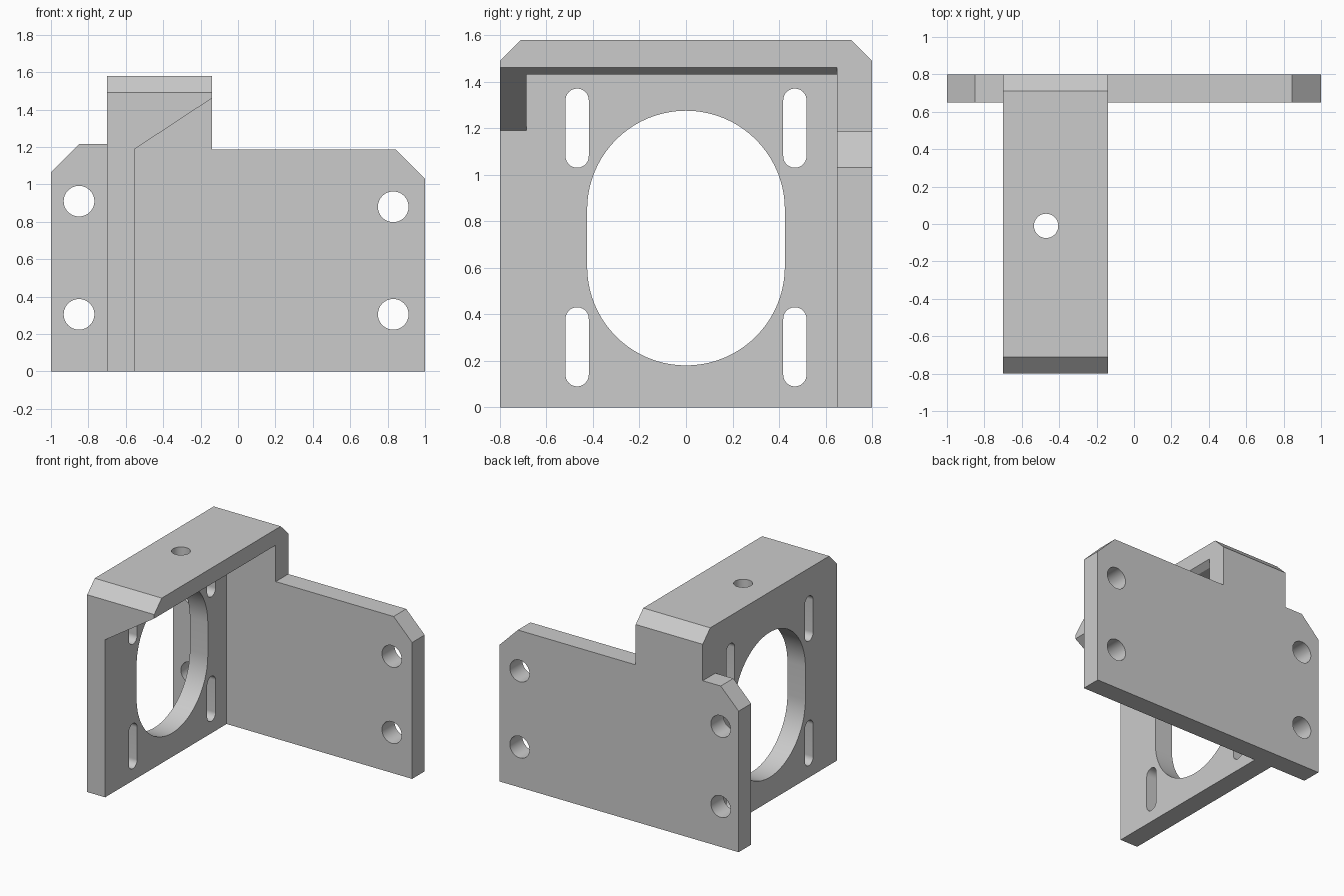
import bpy, bmesh, math
from mathutils import Vector

if "Cube" in bpy.data.objects:
    bpy.data.objects.remove(bpy.data.objects["Cube"], do_unlink=True)

grey = bpy.data.materials.new("light_grey")
grey.use_nodes = True
grey.diffuse_color = (0.6, 0.6, 0.6, 1)
grey.node_tree.nodes["Principled BSDF"].inputs["Base Color"].default_value = (0.6, 0.6, 0.6, 1)


def prism(name, outline, axis, start, end):
    """Extrude a 2D outline along an axis; the outline uses the other two axes in order."""
    bm = bmesh.new()
    verts = []
    for point in outline:
        co = list(point)
        co.insert(axis, start)
        verts.append(bm.verts.new(co))
    face = bm.faces.new(verts)
    grown = bmesh.ops.extrude_face_region(bm, geom=[face])
    step = Vector((0, 0, 0))
    step[axis] = end - start
    bmesh.ops.translate(bm, vec=step,
                        verts=[g for g in grown["geom"] if isinstance(g, bmesh.types.BMVert)])
    bmesh.ops.recalc_face_normals(bm, faces=bm.faces)
    mesh = bpy.data.meshes.new(name)
    bm.to_mesh(mesh)
    bm.free()
    mesh.materials.append(grey)
    obj = bpy.data.objects.new(name, mesh)
    bpy.context.collection.objects.link(obj)
    return obj


def slot(u, low, high, radius, segments=24):
    """Upright rounded slot; it becomes a circle when low equals high."""
    points = []
    for centre, first in ((high, 0), (low, math.pi)):
        for i in range(segments + 1):
            if low == high and i == segments:
                continue
            a = first + math.pi * i / segments
            points.append((u + radius * math.cos(a), centre + radius * math.sin(a)))
    return points


def combine(target, tool, operation):
    tool.hide_render = True
    mod = target.modifiers.new(operation.lower(), "BOOLEAN")
    mod.operation = operation
    mod.solver = "EXACT"
    mod.object = tool
    bpy.context.view_layer.objects.active = target
    bpy.ops.object.modifier_apply(modifier=mod.name)
    bpy.data.objects.remove(tool, do_unlink=True)


# Upright and top shelf: one block with chamfered top corners
bracket = prism("mounting_bracket",
                [(-0.8, 0), (0.8, 0), (0.8, 1.49), (0.71, 1.58), (-0.71, 1.58), (-0.8, 1.49)],
                0, -0.70, -0.14)

# Inner space: pocket under the shelf, and a sloped cut that leaves the front gusset
pocket = prism("pocket_cutter", [(-0.55, -0.1), (-0.186, -0.1), (-0.186, 1.43), (-0.55, 1.43)],
               1, -0.685, 0.65)
combine(bracket, pocket, "DIFFERENCE")
slope = prism("slope_cutter", [(-0.55, -0.1), (0.012, -0.1), (0.012, 1.56), (-0.55, 1.19)],
              1, -0.9, 0.65)
combine(bracket, slope, "DIFFERENCE")

# Back plate with two clipped corners
plate = prism("back_plate",
              [(-1, 0), (1, 0), (1, 1.03), (0.845, 1.185), (-0.4, 1.185), (-0.4, 1.215),
               (-0.85, 1.215), (-1, 1.065)], 1, 0.655, 0.805)
plate.location.y = -0.005
bpy.context.view_layer.update()
combine(bracket, plate, "UNION")

# Large opening and four adjustment slots in the upright
openings = [slot(0, 0.605, 0.85, 0.425, 40)]
for y in (-0.468, 0.468):
    for low in (0.14, 1.08):
        openings.append(slot(y, low, low + 0.24, 0.05))
for outline in openings:
    combine(bracket, prism("slot_cutter", outline, 0, -0.8, -0.5), "DIFFERENCE")

# Bolt holes in the back plate
for x, z in ((-0.85, 0.305), (-0.85, 0.91), (0.83, 0.305), (0.83, 0.88)):
    combine(bracket, prism("bolt_cutter", slot(x, z, z, 0.082), 1, 0.5, 0.9), "DIFFERENCE")

# Hole through the shelf
combine(bracket, prism("shelf_hole_cutter", slot(-0.47, -0.01, -0.01, 0.065), 2, 1.3, 1.7),
        "DIFFERENCE")

# Smooth bores, crisp edges
bpy.ops.object.select_all(action="DESELECT")
bracket.select_set(True)
bpy.context.view_layer.objects.active = bracket
bpy.ops.object.shade_smooth_by_angle(angle=math.radians(30))
